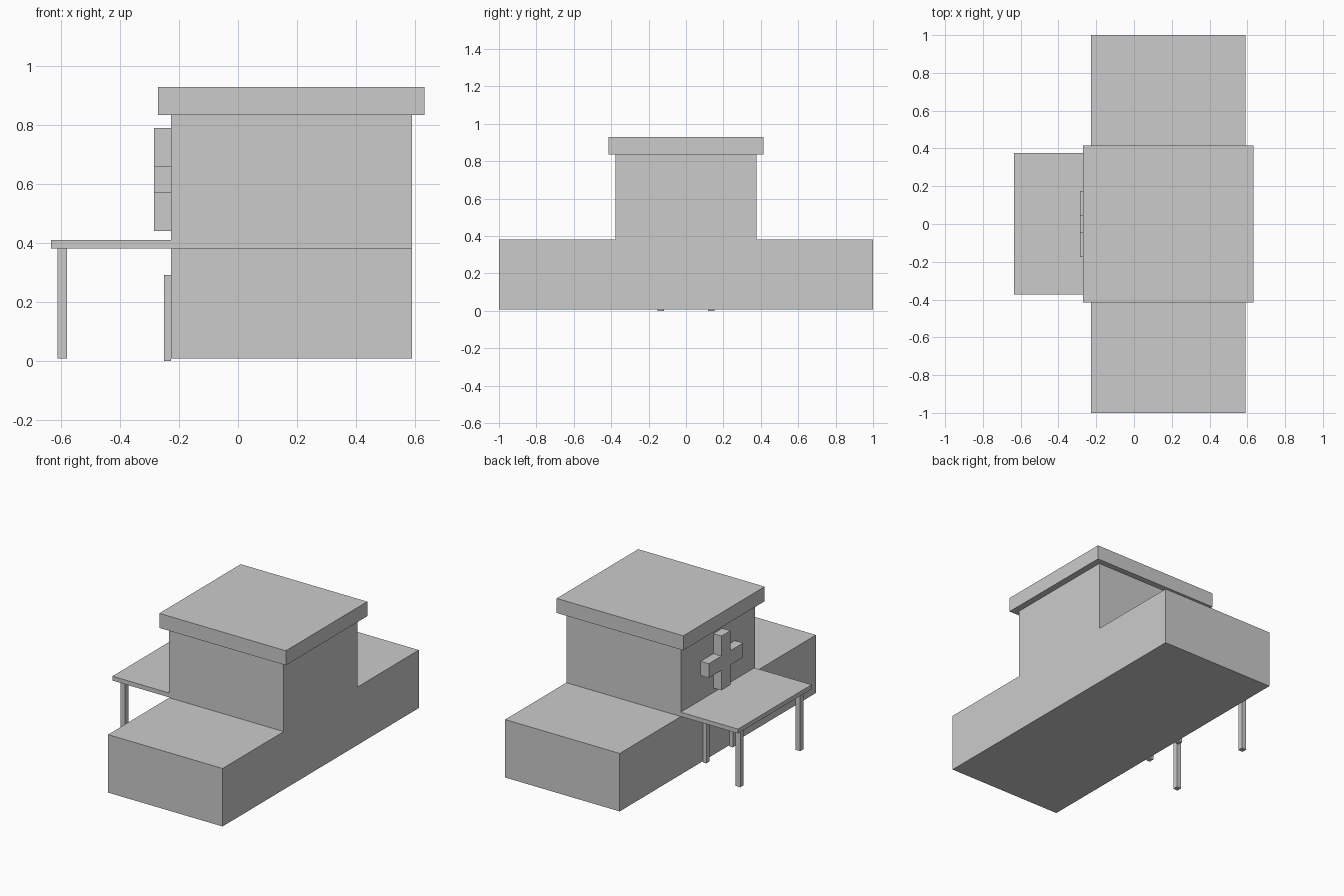
import bpy, bmesh

if "Cube" in bpy.data.objects:
    bpy.data.objects.remove(bpy.data.objects["Cube"])


def prism(name, profile, x0, x1):
    """Extrude a (y, z) outline from x0 to x1."""
    bm = bmesh.new()
    face = bm.faces.new([bm.verts.new((x0, y, z)) for y, z in profile])
    ext = bmesh.ops.extrude_face_region(bm, geom=[face])
    moved = [v for v in ext["geom"] if isinstance(v, bmesh.types.BMVert)]
    bmesh.ops.translate(bm, verts=moved, vec=(x1 - x0, 0, 0))
    bmesh.ops.recalc_face_normals(bm, faces=bm.faces[:])
    mesh = bpy.data.meshes.new(name)
    bm.to_mesh(mesh)
    bm.free()
    obj = bpy.data.objects.new(name, mesh)
    bpy.context.collection.objects.link(obj)
    return obj


def box(name, x, y, z):
    return prism(name, [(y[0], z[0]), (y[1], z[0]), (y[1], z[1]), (y[0], z[1])], *x)


WALL = -0.227   # entrance wall plane
BASE = 0.008    # underside of the building

# Two low wings and the central tower as one stepped block
prism("building", [(-1, BASE), (1, BASE), (1, 0.382), (0.377, 0.382), (0.377, 0.835),
                   (-0.377, 0.835), (-0.377, 0.382), (-1, 0.382)], WALL, 0.59)

# Overhanging flat roof
box("roof", (-0.271, 0.632), (-0.415, 0.415), (0.835, 0.929))

# Entrance canopy and its two posts
box("canopy", (-0.635, WALL), (-0.373, 0.377), (0.382, 0.41))
for side, label in ((-1, "front"), (1, "back")):
    c = side * 0.305
    box(label + "_canopy_post", (-0.613, -0.58), (c - 0.017, c + 0.017), (BASE, 0.382))

# Door frame
J, K, T, L = 0.152, 0.118, 0.292, 0.258
prism("door_frame", [(-J, 0), (-K, 0), (-K, L), (K, L), (K, 0), (J, 0), (J, T), (-J, T)],
      -0.251, WALL)

# Raised cross on the tower wall
A, B, M = 0.175, 0.046, 0.615
cross = [(-B, -A), (B, -A), (B, -B), (A, -B), (A, B), (B, B),
         (B, A), (-B, A), (-B, B), (-A, B), (-A, -B), (-B, -B)]
prism("wall_cross", [(y, z + M) for y, z in cross], -0.285, WALL)
